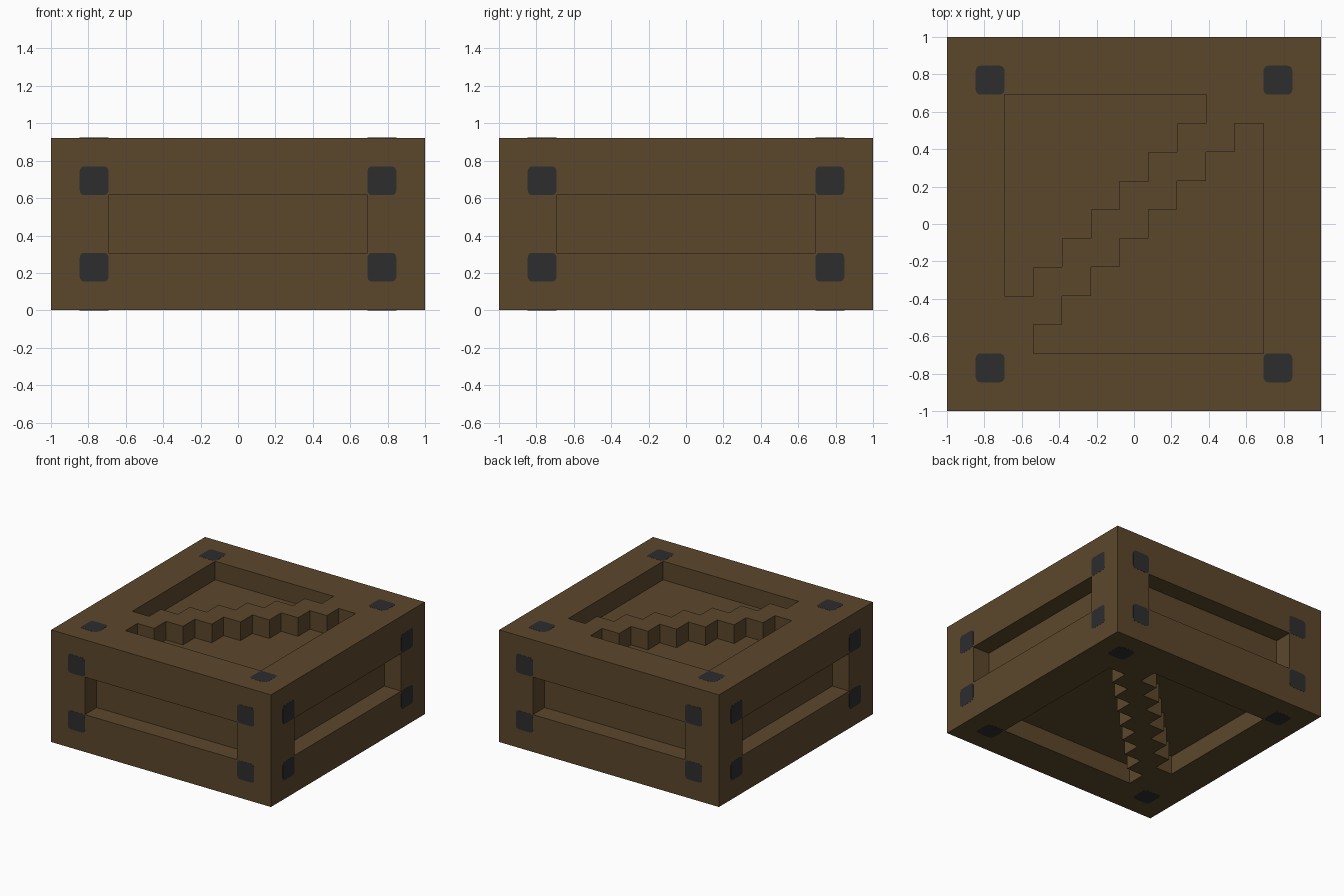
import bpy, bmesh, math
from mathutils import Vector, Matrix

if "Cube" in bpy.data.objects:
    bpy.data.objects.remove(bpy.data.objects["Cube"])

U = 2 / 13                  # one plank thickness
LIP = 0.001                 # how far the plates stand proud
HALF, TALL = 6.5, 6         # crate half width and height, in planks
IN = HALF - 2               # half width of the openings


def material(name, color):
    m = bpy.data.materials.new(name)
    m.use_nodes = True
    m.diffuse_color = color
    m.node_tree.nodes["Principled BSDF"].inputs["Base Color"].default_value = color
    return m


wood = material("brown wood", (0.107, 0.063, 0.0245, 1))
iron = material("dark iron", (0.0262, 0.0262, 0.028, 1))


def prism_mesh(name, points, z0, z1, mat):
    bm = bmesh.new()
    base = bm.faces.new([bm.verts.new((x, y, z0)) for x, y in points])
    top = bmesh.ops.extrude_face_region(bm, geom=[base])["geom"]
    bmesh.ops.translate(bm, vec=(0, 0, z1 - z0),
                        verts=[v for v in top if isinstance(v, bmesh.types.BMVert)])
    bmesh.ops.recalc_face_normals(bm, faces=bm.faces)
    mesh = bpy.data.meshes.new(name)
    bm.to_mesh(mesh)
    bm.free()
    mesh.materials.append(mat)
    return mesh


def add(name, mesh, matrix=Matrix()):
    ob = bpy.data.objects.new(name, mesh)
    ob.matrix_world = matrix
    bpy.context.collection.objects.link(ob)
    return ob


def rect(x0, x1, y0, y1):
    return [(x0 * U, y0 * U), (x1 * U, y0 * U), (x1 * U, y1 * U), (x0 * U, y1 * U)]


# Solid crate body
h = 1 - LIP
body = add("crate_body", prism_mesh("crate_body", [(-h, -h), (h, -h), (h, h), (-h, h)],
                                    LIP, TALL * U - LIP, wood))

# Stepped triangular openings either side of the diagonal brace
upper = [(-IN, IN), (-IN, 2 - IN)]
for i in range(6):
    x = i + 1 - IN
    upper += [(x, x + 1), (x, x + 2)]
upper += [(IN - 2, IN - 1), (IN - 2, IN)]
lower = [(IN, -IN), (IN, IN - 1)]
for i in range(8):
    x = IN - 1 - i
    lower += [(x, x), (x, x - 1)]

cutters = []
for outline in (upper, lower):
    pts = [(x * U, y * U) for x, y in outline]
    for z0, z1 in ((-1, 1), (TALL - 1, TALL + 1)):
        cutters.append(add("cutter", prism_mesh("cutter", pts, z0 * U, z1 * U, wood)))

# Long openings in the four sides
slot = prism_mesh("cutter", rect(-IN, IN, -HALF - 1, 1 - HALF), 2 * U, 4 * U, wood)
for k in range(4):
    cutters.append(add("cutter", slot, Matrix.Rotation(k * math.pi / 2, 4, "Z")))

for c in cutters:
    c.hide_render = True
    mod = body.modifiers.new("opening", "BOOLEAN")
    mod.operation, mod.solver, mod.object = "DIFFERENCE", "EXACT", c

bpy.context.view_layer.update()
cut = bpy.data.meshes.new_from_object(
    body.evaluated_get(bpy.context.evaluated_depsgraph_get()))
body.modifiers.clear()
body.data = cut
cut.materials.clear()
cut.materials.append(wood)
for p in cut.polygons:
    p.material_index = 0
for c in cutters:
    bpy.data.objects.remove(c)

# Rounded iron corner plates, four on each face
r = 0.025
s = U / 2 - r
outline = []
for k in range(4):
    q = math.pi / 4 + k * math.pi / 2
    cx, cy = math.copysign(s, math.cos(q)), math.copysign(s, math.sin(q))
    for j in range(5):
        a = (k + j / 4) * math.pi / 2
        outline.append((cx + r * math.cos(a), cy + r * math.sin(a)))
plate = prism_mesh("corner_plate", outline, -0.006, 0, iron)

sides = {"right": (1, 0, 0), "left": (-1, 0, 0), "back": (0, 1, 0),
         "front": (0, -1, 0), "top": (0, 0, 1), "bottom": (0, 0, -1)}
reach = Vector((IN + 0.5, IN + 0.5, TALL / 2 - 1.5)) * U
extent = Vector((HALF, HALF, TALL / 2)) * U
for side, d in sides.items():
    d = Vector(d)
    axis = max(range(3), key=lambda i: abs(d[i]))
    a, b = [i for i in range(3) if i != axis]
    turn = d.to_track_quat("Z", "Y").to_matrix().to_4x4()
    for sa in (-1, 1):
        for sb in (-1, 1):
            pos = Vector()
            pos[axis] = d[axis] * extent[axis]
            pos[a], pos[b] = sa * reach[a], sb * reach[b]
            pos.z += TALL * U / 2
            add(side + "_corner_plate", plate, Matrix.Translation(pos) @ turn)
